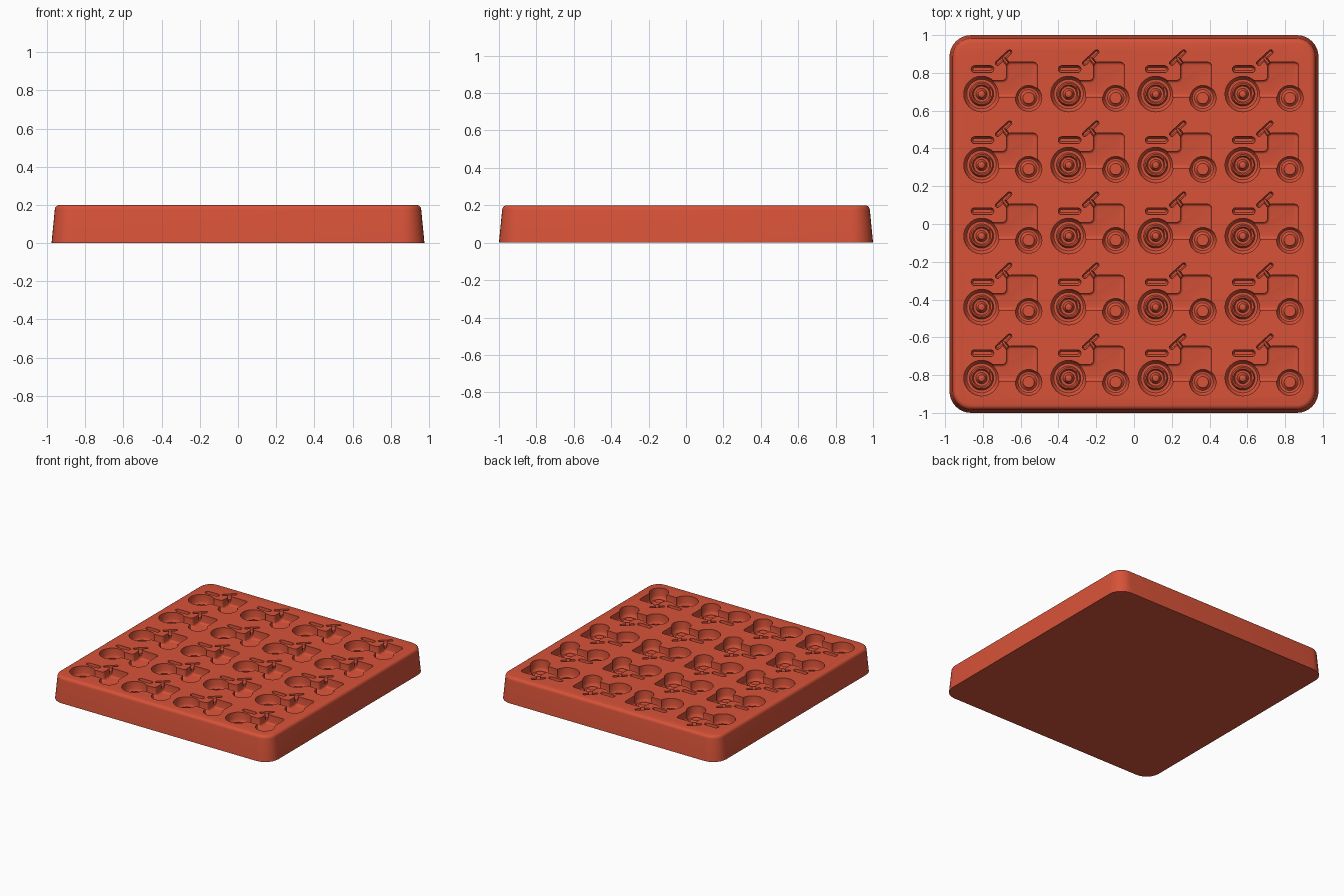
import bpy, bmesh, math
from mathutils import Vector

cube = bpy.data.objects.get("Cube")
if cube:
    bpy.data.objects.remove(cube, do_unlink=True)

TOP = 0.2          # height of the tray
CLEAR = 0.24       # cutters rise past the tray top
CELLS = [(-0.807 + 0.461 * i, 0.688 - 0.376 * j) for i in range(4) for j in range(5)]

red = bpy.data.materials.new("brick red silicone")
red.use_nodes = True
colour = (0.68, 0.085, 0.04, 1)
red.diffuse_color = colour
red.node_tree.nodes["Principled BSDF"].inputs["Base Color"].default_value = colour


def rounded_rect(hx, hy, r, steps=8):
    pts = []
    for k, (sx, sy) in enumerate([(1, 1), (-1, 1), (-1, -1), (1, -1)]):
        for s in range(steps + 1):
            a = math.pi / 2 * (k + s / steps)
            pts.append((sx * (hx - r) + r * math.cos(a), sy * (hy - r) + r * math.sin(a)))
    return pts


def loft(bm, rings):
    """Skin a stack of (outline, z) rings and cap both ends."""
    rows = [[bm.verts.new((x, y, z)) for x, y in pts] for pts, z in rings]
    n = len(rows[0])
    for a, b in zip(rows, rows[1:]):
        for i in range(n):
            bm.faces.new((a[i], a[(i + 1) % n], b[(i + 1) % n], b[i]))
    bm.faces.new(rows[0][::-1])
    bm.faces.new(rows[-1])


def make_object(name, bm):
    bmesh.ops.recalc_face_normals(bm, faces=bm.faces[:])
    mesh = bpy.data.meshes.new(name)
    bm.to_mesh(mesh)
    bm.free()
    obj = bpy.data.objects.new(name, mesh)
    bpy.context.collection.objects.link(obj)
    return obj


def slot(bm, cell, a, b, half, depth):
    """Round-ended groove from a to b with a rounded floor."""
    a, b = Vector(a), Vector(b)
    ang = math.atan2(b.y - a.y, b.x - a.x)
    mid = (a + b) / 2 + Vector(cell)
    rings = []
    for scale, z in [(0.45, TOP - depth), (0.85, TOP - depth * 0.8),
                     (1, TOP - depth * 0.5), (1, CLEAR)]:
        r = half * scale
        pts = rounded_rect((b - a).length / 2 + r, r, r * 0.98, 4)
        rings.append(([(mid.x + x * math.cos(ang) - y * math.sin(ang),
                        mid.y + x * math.sin(ang) + y * math.cos(ang)) for x, y in pts], z))
    loft(bm, rings)


def wheel(bm, cell, centre, profile, sides=32):
    """Turned wheel impression from a (radius, z) profile."""
    cx, cy = cell[0] + centre[0], cell[1] + centre[1]
    turn = [2 * math.pi * i / sides for i in range(sides)]
    loft(bm, [([(cx + r * math.cos(t), cy + r * math.sin(t)) for t in turn], z)
              for r, z in profile])


def hood(bm, cell):
    """Pocket for the tractor's engine cover and chassis."""
    part = bmesh.new()
    outline = [(0.04, -0.016), (0.296, -0.016), (0.296, 0.169),
               (0.132, 0.169), (0.132, 0.072), (0.04, 0.072)]
    loft(part, [([(x + cell[0], y + cell[1]) for x, y in outline], z)
                for z in (TOP - 0.07, CLEAR)])
    upright = [e for e in part.edges if abs(e.verts[0].co.z - e.verts[1].co.z) > 0.01]
    bmesh.ops.bevel(part, geom=upright, offset=0.022, segments=4, affect='EDGES', profile=0.5)
    floor = [e for e in part.edges if all(v.co.z < TOP - 0.069 for v in e.verts)]
    bmesh.ops.bevel(part, geom=floor, offset=0.014, segments=3, affect='EDGES', profile=0.5)
    temp = bpy.data.meshes.new("hood_temp")
    part.to_mesh(temp)
    part.free()
    bm.from_mesh(temp)
    bpy.data.meshes.remove(temp)


# Tray block with drafted walls and a rounded top rim
bm = bmesh.new()
rim = [(0, 0), (0.017, TOP - 0.025)]
for s in range(1, 5):
    a = math.pi / 2 * s / 4
    rim.append((0.017 + 0.025 * (1 - math.cos(a)), TOP - 0.025 + 0.025 * math.sin(a)))
loft(bm, [(rounded_rect(0.977 - d, 1 - d, 0.115 - d), z) for d, z in rim])
tray = make_object("mould_tray", bm)
tray.data.materials.append(red)

# Cutters: pockets, then steering columns, then the deeper wheels
pockets, columns, wheels = bmesh.new(), bmesh.new(), bmesh.new()
REAR = [(0.01, 0.152), (0.018, 0.148), (0.03, 0.12), (0.042, 0.12), (0.049, 0.138),
        (0.056, 0.138), (0.064, 0.116), (0.078, 0.116), (0.088, 0.126),
        (0.094, 0.146), (0.094, CLEAR)]
FRONT = [(0.01, 0.128), (0.03, 0.128), (0.036, 0.117), (0.044, 0.112), (0.056, 0.114),
         (0.066, 0.126), (0.07, 0.142), (0.07, CLEAR)]
for cell in CELLS:
    hood(pockets, cell)
    slot(pockets, cell, (-0.037, 0.132), (0.047, 0.132), 0.018, 0.045)   # seat
    slot(pockets, cell, (0.085, 0.164), (0.148, 0.222), 0.012, 0.04)     # steering wheel
    slot(columns, cell, (0.115, 0.191), (0.146, 0.15), 0.011, 0.043)
    wheel(wheels, cell, (0, 0), REAR)
    wheel(wheels, cell, (0.249, -0.021), FRONT)

bpy.context.view_layer.objects.active = tray
for name, bm in [("pocket_cutter", pockets), ("column_cutter", columns), ("wheel_cutter", wheels)]:
    cutter = make_object(name, bm)
    cutter.hide_render = True
    mod = tray.modifiers.new(name, 'BOOLEAN')
    mod.operation = 'DIFFERENCE'
    mod.solver = 'EXACT'
    mod.object = cutter
    bpy.ops.object.modifier_apply(modifier=mod.name)
    bpy.data.objects.remove(cutter, do_unlink=True)

# Smooth curved walls, keep crisp edges
bpy.ops.object.select_all(action='DESELECT')
tray.select_set(True)
bpy.ops.object.shade_smooth_by_angle(angle=math.radians(35))
